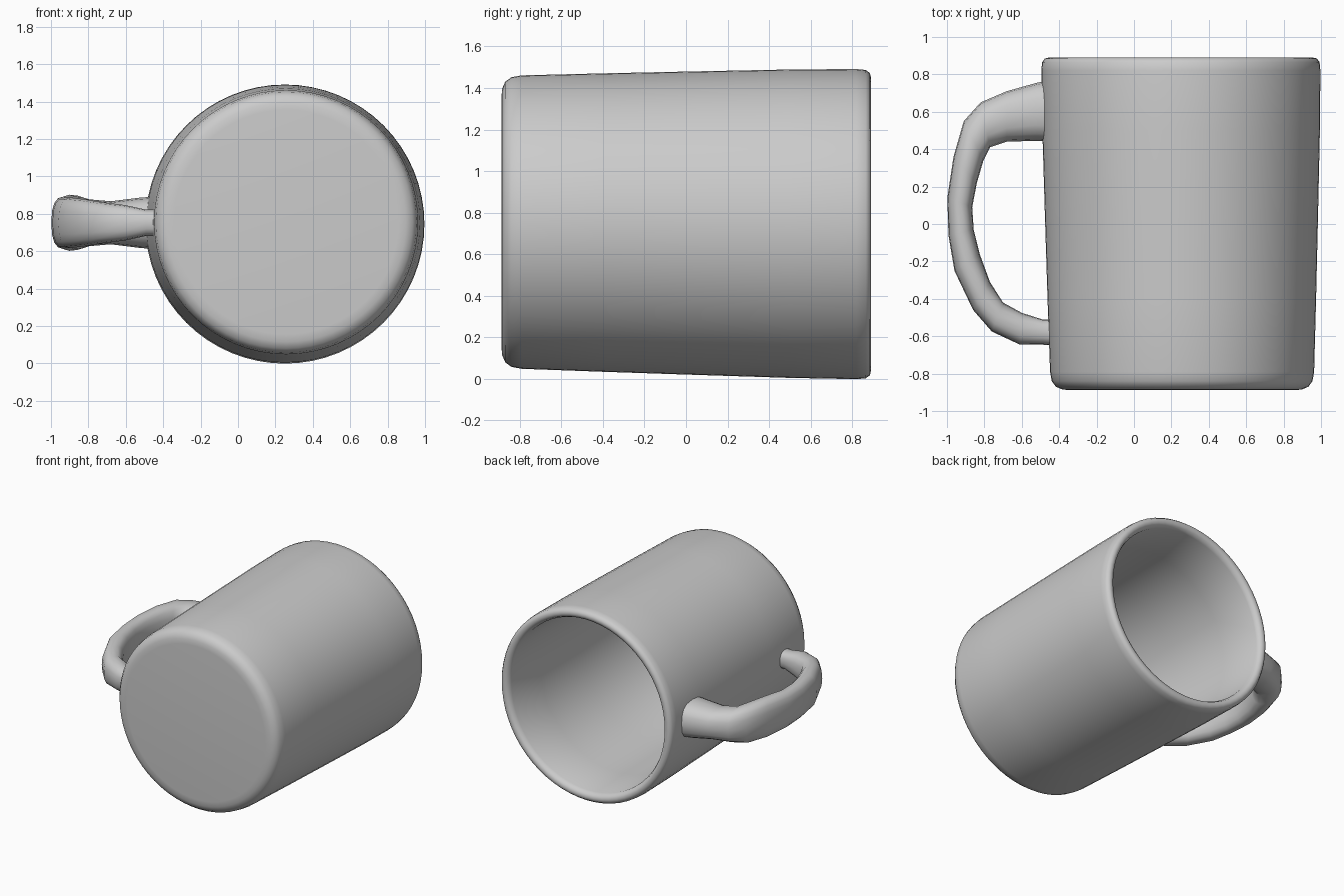
import bpy, bmesh, math
from mathutils import Vector

if "Cube" in bpy.data.objects:
    bpy.data.objects.remove(bpy.data.objects["Cube"])

grey = bpy.data.materials.new("light grey")
grey.diffuse_color = (0.6, 0.6, 0.6, 1)
grey.use_nodes = True
grey.node_tree.nodes["Principled BSDF"].inputs["Base Color"].default_value = grey.diffuse_color


def finish(name, bm):
    bmesh.ops.recalc_face_normals(bm, faces=bm.faces)
    mesh = bpy.data.meshes.new(name)
    bm.to_mesh(mesh)
    bm.free()
    mesh.materials.append(grey)
    ob = bpy.data.objects.new(name, mesh)
    bpy.context.collection.objects.link(ob)
    bpy.ops.object.select_all(action='DESELECT')
    ob.select_set(True)
    bpy.context.view_layer.objects.active = ob
    bpy.ops.object.shade_smooth_by_angle(angle=math.radians(50))
    return ob


def bridge(bm, a, b):
    for i in range(len(a)):
        j = (i + 1) % len(a)
        bm.faces.new((a[i], a[j], b[j], b[i]))


# Mug body: (y, radius) from outer base over the rim to the inner floor
profile = [(-0.888, 0.60), (-0.885, 0.64), (-0.87, 0.675), (-0.84, 0.697),
           (-0.79, 0.706), (-0.4, 0.718), (0.0, 0.729), (0.5, 0.742),
           (0.82, 0.746), (0.865, 0.742), (0.885, 0.727), (0.89, 0.705),
           (0.88, 0.682), (0.85, 0.668), (0.5, 0.662), (0.0, 0.65),
           (-0.6, 0.635), (-0.74, 0.615), (-0.79, 0.57), (-0.80, 0.50)]
SIDES = 64
bm = bmesh.new()
rings = []
for y, r in profile:
    cx = 0.254 - 0.004 * y
    cz = 0.75 - 0.006 * y
    rings.append([bm.verts.new((cx + r * math.cos(2 * math.pi * k / SIDES), y,
                                cz + r * math.sin(2 * math.pi * k / SIDES)))
                  for k in range(SIDES)])
for a, b in zip(rings, rings[1:]):
    bridge(bm, a, b)
bm.faces.new(rings[0])
bm.faces.new(rings[-1])
finish("mug_body", bm)

# Handle: outer x, y, inner x, y, half width in z
sections = [(-0.44, 0.77, -0.44, 0.44, 0.14), (-0.52, 0.755, -0.52, 0.445, 0.135),
            (-0.68, 0.71, -0.68, 0.44, 0.115), (-0.82, 0.65, -0.77, 0.41, 0.125),
            (-0.91, 0.55, -0.805, 0.34, 0.145), (-0.965, 0.36, -0.84, 0.22, 0.15),
            (-0.998, 0.14, -0.865, 0.09, 0.14), (-0.992, -0.06, -0.857, -0.03, 0.135),
            (-0.96, -0.25, -0.825, -0.16, 0.135), (-0.86, -0.46, -0.77, -0.31, 0.125),
            (-0.76, -0.575, -0.70, -0.42, 0.11), (-0.61, -0.645, -0.60, -0.475, 0.095),
            (-0.49, -0.645, -0.49, -0.51, 0.07), (-0.43, -0.65, -0.43, -0.51, 0.07)]
bm = bmesh.new()
rings = []
N = 16
for ox, oy, ix, iy, w in sections:
    outer, inner = Vector((ox, oy, 0.752)), Vector((ix, iy, 0.752))
    mid, half = (outer + inner) / 2, (outer - inner) / 2
    ring = []
    for k in range(N):
        c, s = math.cos(2 * math.pi * k / N), math.sin(2 * math.pi * k / N)
        # slightly squared oval section
        c, s = (math.copysign(abs(v) ** 0.8, v) for v in (c, s))
        ring.append(bm.verts.new(mid + half * c + Vector((0, 0, w * s))))
    rings.append(ring)
for a, b in zip(rings, rings[1:]):
    bridge(bm, a, b)
bm.faces.new(rings[0])
bm.faces.new(rings[-1])
finish("handle", bm)
